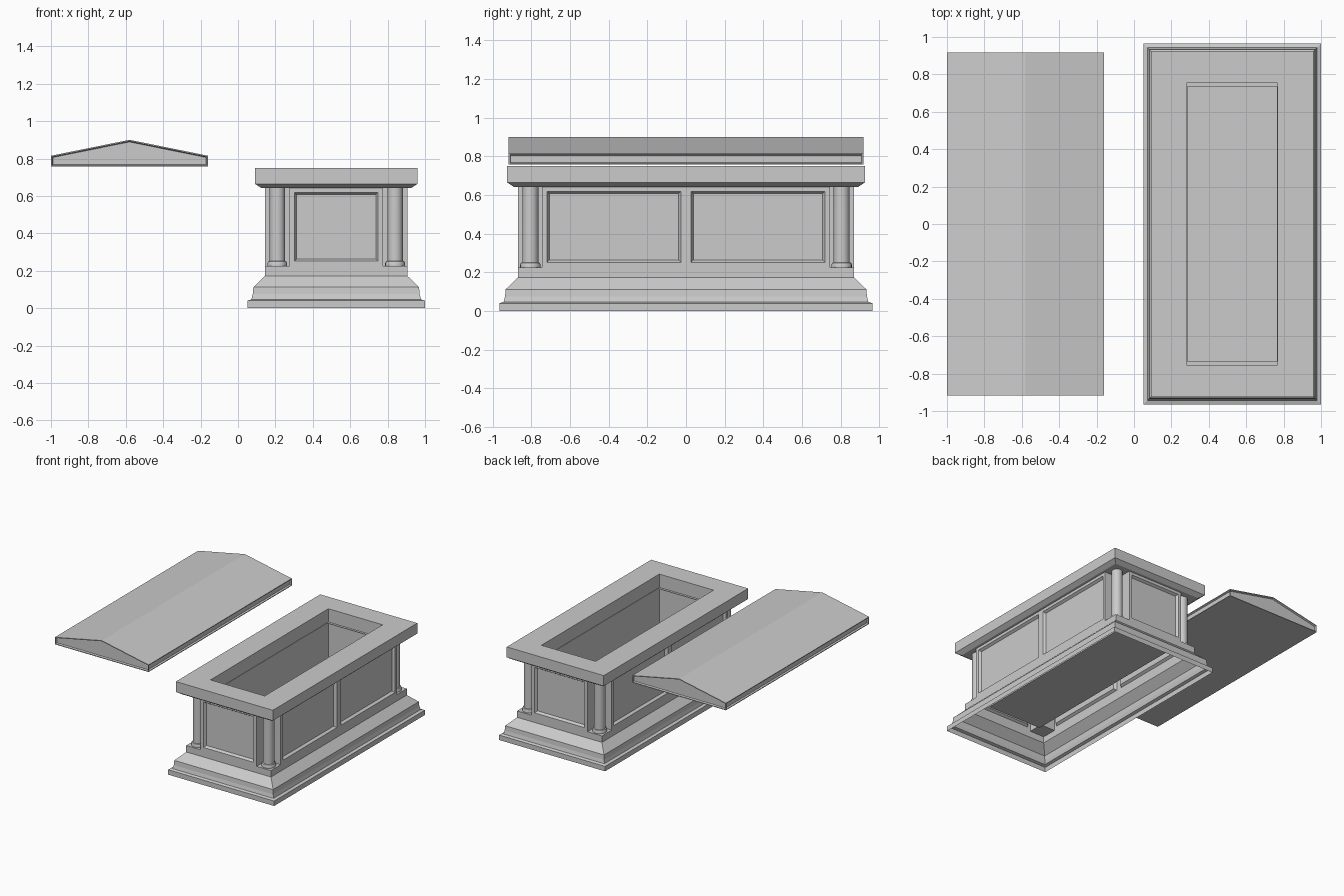
import bpy, bmesh, math

if "Cube" in bpy.data.objects:
    bpy.data.objects.remove(bpy.data.objects["Cube"])

CX = 0.525          # centre of the chest in x
G = 0.49            # extra half length along y


def finish(bm, name, loc=(0, 0, 0)):
    me = bpy.data.meshes.new(name)
    bm.to_mesh(me)
    bm.free()
    ob = bpy.data.objects.new(name, me)
    ob.location = loc
    bpy.context.collection.objects.link(ob)
    return ob


def loft(name, rings, loc, cap_last=False):
    """Join a stack of closed rings (counter-clockwise, bottom to top)."""
    bm = bmesh.new()
    loops = [[bm.verts.new(p) for p in r] for r in rings]
    for a, b in zip(loops, loops[1:]):
        n = len(a)
        for i in range(n):
            j = (i + 1) % n
            bm.faces.new((a[i], a[j], b[j], b[i]))
    if cap_last:
        bm.faces.new(loops[-1])
    return finish(bm, name, loc)


def rect(hx, hy, z):
    return [(-hx, -hy, z), (hx, -hy, z), (hx, hy, z), (-hx, hy, z)]


def recess(bm, faces, margin, bevel, depth):
    """Sink a bevelled panel into each face."""
    if margin:
        bmesh.ops.inset_individual(bm, faces=faces, thickness=margin, use_even_offset=True)
    bmesh.ops.inset_individual(bm, faces=faces, thickness=bevel, depth=-depth,
                               use_even_offset=True)


# Stepped plinth, open underneath
plinth = [(0.475, 0), (0.475, 0.04), (0.453, 0.047), (0.446, 0.075),
          (0.443, 0.112), (0.38, 0.173), (0.38, 0.225)]
loft("plinth", [rect(h, h + G, z) for h, z in plinth], (CX, 0, 0))

# Top slab with the inner well hanging from it
slab = [(0.24, 0.735, 0.642), (0.40, 0.89, 0.642), (0.435, 0.925, 0.665),
        (0.435, 0.925, 0.75), (0.243, 0.755, 0.75), (0.243, 0.755, 0.20)]
loft("slab_and_well", [rect(*r) for r in slab], (CX, 0, 0), cap_last=True)

# Walls with notched corners and sunken panels
A, B, NX, NY = 0.38, 0.87, 0.25, 0.745
outline = [(-NX, -B), (NX, -B), (NX, -NY), (A, -NY), (A, 0), (A, NY), (NX, NY), (NX, B),
           (-NX, B), (-NX, NY), (-A, NY), (-A, 0), (-A, -NY), (-NX, -NY)]
bm = bmesh.new()
low = [bm.verts.new((x, y, 0.225)) for x, y in outline]
high = [bm.verts.new((x, y, 0.645)) for x, y in outline]
walls = []
for i in range(len(outline)):
    j = (i + 1) % len(outline)
    f = bm.faces.new((low[i], low[j], high[j], high[i]))
    if (low[i].co - low[j].co).length > 0.4:
        walls.append(f)
bm.normal_update()
recess(bm, walls, 0.026, 0.012, 0.02)
# Ledges under the columns
for sx in (-1, 1):
    for sy in (-1, 1):
        pts = [(NX, NY), (A, NY), (A, B), (NX, B)]
        vs = [bm.verts.new((sx * x, sy * y, 0.225)) for x, y in pts]
        bm.faces.new(vs if sx * sy > 0 else vs[::-1])
finish(bm, "panelled_walls", (CX, 0, 0))

# Corner columns
column = [(0.053, 0.225), (0.053, 0.24), (0.049, 0.249), (0.042, 0.252), (0.041, 0.645)]
N = 20
for sx in (-1, 1):
    for sy in (-1, 1):
        rings = [[(r * math.cos(2 * math.pi * k / N), r * math.sin(2 * math.pi * k / N), z)
                  for k in range(N)] for r, z in column]
        ob = loft("corner_column", rings, (CX + sx * 0.315, sy * 0.805, 0))
        bpy.context.view_layer.objects.active = ob
        ob.select_set(True)
        bpy.ops.object.shade_smooth_by_angle(angle=math.radians(35))
        ob.select_set(False)

# Gabled lid lying beside the chest
W, L = 0.42, 0.917
gable = [(-W, 0.757), (W, 0.757), (W, 0.815), (0, 0.90), (-W, 0.815)]
bm = bmesh.new()
front = [bm.verts.new((x, -L, z)) for x, z in gable]
back = [bm.verts.new((x, L, z)) for x, z in gable]
edges = [bm.faces.new(front), bm.faces.new(back[::-1])]
for i in range(5):
    j = (i + 1) % 5
    f = bm.faces.new((front[j], front[i], back[i], back[j]))
    if i in (1, 4):
        edges.append(f)
bmesh.ops.recalc_face_normals(bm, faces=bm.faces[:])
bm.normal_update()
recess(bm, edges, 0.006, 0.005, 0.012)
finish(bm, "gabled_lid", (-0.58, 0, 0))
